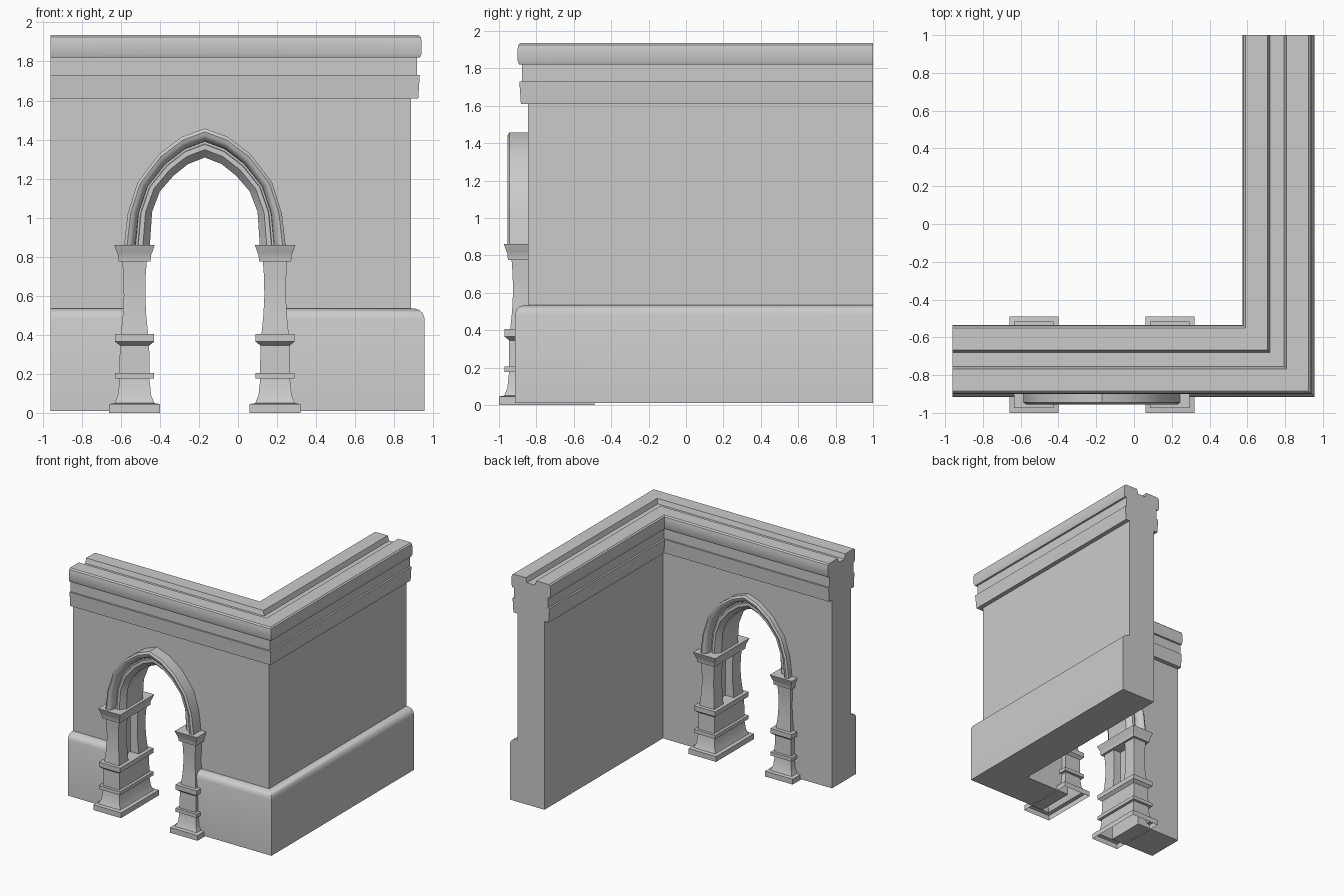
import bpy
import bmesh

cube = bpy.data.objects.get("Cube")
if cube:
    bpy.data.objects.remove(cube)

stone = bpy.data.materials.new("grey stone")
stone.use_nodes = True
GREY = (0.6, 0.6, 0.6, 1)
stone.diffuse_color = GREY
stone.node_tree.nodes["Principled BSDF"].inputs["Base Color"].default_value = GREY

OUT_X, OUT_Y = 0.885, -0.845   # outer wall faces
THICK = 0.255                  # wall thickness
LEFT, BACK = -0.96, 1.0        # free ends of the two walls
MID_X, MID_Y = -0.17, -0.745   # centre of the archway
PIER = 0.36                    # pier distance from the archway centre


def loft(name, rings, closed=True, caps=(True, True)):
    """Skin a row of equal point rings and cap the ends."""
    bm = bmesh.new()
    rows = [[bm.verts.new(p) for p in ring] for ring in rings]
    n = len(rows[0])
    for a, b in zip(rows, rows[1:]):
        for i in range(n if closed else n - 1):
            j = (i + 1) % n
            bm.faces.new((a[i], a[j], b[j], b[i]))
    for use, row in zip(caps, (rows[0], rows[-1])):
        if use:
            bm.faces.new(row)
    bmesh.ops.recalc_face_normals(bm, faces=bm.faces)
    mesh = bpy.data.meshes.new(name)
    bm.to_mesh(mesh)
    bm.free()
    mesh.materials.append(stone)
    obj = bpy.data.objects.new(name, mesh)
    bpy.context.collection.objects.link(obj)
    return obj


def smooth(obj):
    bpy.ops.object.select_all(action='DESELECT')
    obj.select_set(True)
    bpy.context.view_layer.objects.active = obj
    bpy.ops.object.shade_smooth_by_angle(angle=0.6)


# Wall section: outward offset from the outer face, and height
plinth = [(0.07, 0.01), (0.07, 0.485), (0.062, 0.51), (0.043, 0.527),
          (0.02, 0.535), (0, 0.535)]
cornice = [(0, 1.61), (0.038, 1.61), (0.046, 1.73), (0.031, 1.73),
           (0.031, 1.82), (0.047, 1.82), (0.055, 1.84), (0.055, 1.905),
           (0.051, 1.925), (0.04, 1.935), (-0.078, 1.935), (-0.09, 1.895)]
inner = [(-THICK - d, z) for d, z in reversed(cornice)]
section = plinth + cornice + inner + [(-THICK, 0.01)]

# Corner wall: the section swept round one mitred corner
wall = loft("corner_wall", [
    [(LEFT, OUT_Y - d, z) for d, z in section],
    [(OUT_X + d, OUT_Y - d, z) for d, z in section],
    [(OUT_X + d, BACK, z) for d, z in section]])

# Pointed arch: half outlines of its outer and inner edges
outer_half = [(0.415, 0.85), (0.395, 1.02), (0.345, 1.18), (0.235, 1.325),
              (0.115, 1.415), (0, 1.457)]
inner_half = [(0.282, 0.85), (0.27, 1.03), (0.23, 1.135), (0.16, 1.215),
              (0.085, 1.275), (0, 1.308)]


def arch_path(t):
    """Arch outline at fraction t from the outer to the inner edge."""
    half = [(a + (c - a) * t, b + (d - b) * t)
            for (a, b), (c, d) in zip(outer_half, inner_half)]
    return [(-x, z) for x, z in half] + [(x, z) for x, z in half[-2::-1]]


# Opening cut through the wall
outline = arch_path(0.34)
outline = [(outline[0][0], -0.2)] + outline + [(outline[-1][0], -0.2)]
cutter = loft("opening_cutter", [[(MID_X + x, y, z) for x, z in outline]
                                 for y in (-1.2, -0.3)])
cutter.hide_render = True
cut = wall.modifiers.new("opening", 'BOOLEAN')
cut.operation = 'DIFFERENCE'
cut.solver = 'EXACT'
cut.object = cutter
bpy.context.view_layer.objects.active = wall
bpy.ops.object.modifier_apply(modifier=cut.name)
bpy.data.objects.remove(cutter)
smooth(wall)

# Arch moulding: fraction across the band and depth from the wall's middle
mould = [(0, 0.2), (0.12, 0.21), (0.25, 0.205), (0.36, 0.19), (0.43, 0.165),
         (0.45, 0.145), (0.53, 0.145), (0.55, 0.155), (0.73, 0.155), (1, 0.11)]
mould += [(t, -d) for t, d in reversed(mould)]
columns = [[(MID_X + x, MID_Y - d, z) for x, z in arch_path(t)] for t, d in mould]
smooth(loft("arch_moulding", list(zip(*columns))))


def rect(cx, hx, y0, y1, z):
    return [(cx - hx, y0, z), (cx + hx, y0, z), (cx + hx, y1, z), (cx - hx, y1, z)]


# Pier stages: half width and height
EXTRA = 0.125                  # additional half depth
pedestal = [(0.13, 0), (0.13, 0.045), (0.102, 0.05), (0.085, 0.09),
            (0.076, 0.175), (0.1, 0.175), (0.1, 0.205), (0.077, 0.205),
            (0.075, 0.345), (0.1, 0.365), (0.1, 0.405)]
shaft = [(0.07, 0.4), (0.06, 0.5), (0.055, 0.6), (0.057, 0.7), (0.063, 0.785)]
capital = [(0.082, 0.775), (0.085, 0.81), (0.09, 0.82), (0.104, 0.86)]

for side, sign in (("left", 1), ("right", -1)):
    cx = MID_X + sign * PIER
    for part, stages in (("pedestal", pedestal), ("capital", capital)):
        rings = [rect(cx, h, MID_Y - h - EXTRA, MID_Y + h + EXTRA, z)
                 for h, z in stages]
        smooth(loft(f"{side}_{part}", rings, caps=(part == "capital", True)))
    # Two slender shafts stand on each pedestal
    for place, way in (("front", -1), ("back", 1)):
        rings = [rect(cx, h, MID_Y + way * 0.07, MID_Y + way * (h + EXTRA), z)
                 for h, z in stages_list] if (stages_list := shaft) else []
        smooth(loft(f"{side}_{place}_shaft", rings))
